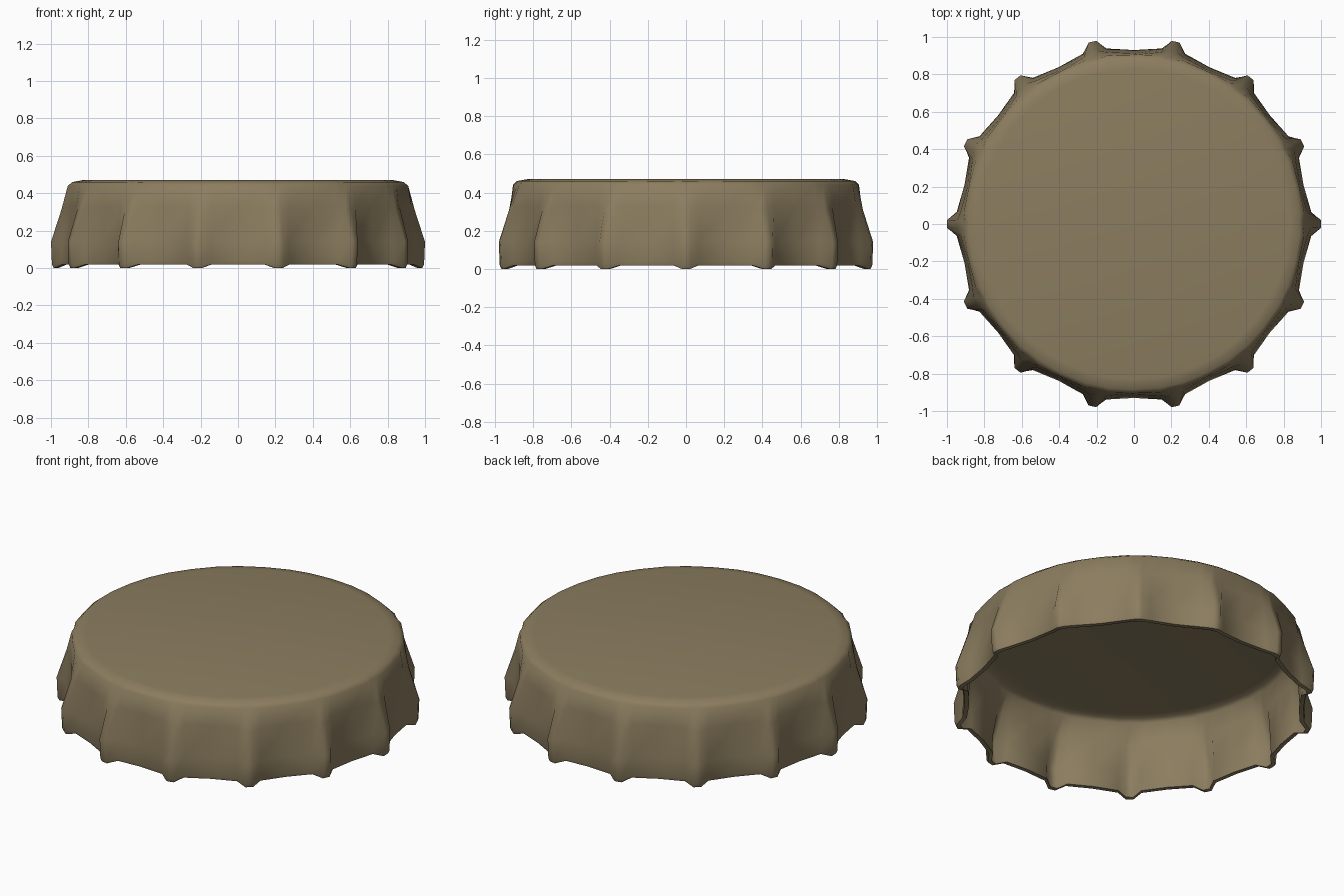
import bpy, bmesh, math

if "Cube" in bpy.data.objects:
    bpy.data.objects.remove(bpy.data.objects["Cube"])

TEETH = 14
metal = bpy.data.materials.new("dull_bronze")
metal.diffuse_color = (0.26, 0.205, 0.115, 1)
metal.use_nodes = True
metal.node_tree.nodes["Principled BSDF"].inputs["Base Color"].default_value = metal.diffuse_color

# Profile rows: height at ridge, height at valley, ridge radius, ridge base radius, valley radius
OUTER = [(0.00, 0.018, 0.985, 0.945, 0.925),
         (0.02, 0.035, 0.995, 0.950, 0.930),
         (0.14, 0.14, 1.000, 0.945, 0.923),
         (0.31, 0.33, 0.945, 0.930, 0.912),
         (0.44, 0.44, 0.905, 0.912, 0.905),
         (0.46, 0.46, 0.885, 0.887, 0.885),
         (0.47, 0.47, 0.830, 0.830, 0.830)]
T = 0.025
INNER = [(a + (0 if i < 2 else -T * i / 6), b + (0 if i < 2 else -T * i / 6),
          r - T, s - T, v - T) for i, (a, b, r, s, v) in enumerate(OUTER)]


def ring(bm, row):
    zr, zv, ridge, base, valley = row
    verts = []
    for k in range(TEETH):
        c = 2 * math.pi * k / TEETH
        for off, r, z in ((-0.068, base, zv), (-0.021, ridge, zr), (0.021, ridge, zr),
                          (0.068, base, zv), (math.pi / TEETH, valley, zv)):
            verts.append(bm.verts.new((r * math.cos(c + off), r * math.sin(c + off), z)))
    return verts


# Crimped shell: outside skin, rim and inside skin
bm = bmesh.new()
rings = [ring(bm, r) for r in reversed(INNER)] + [ring(bm, r) for r in OUTER]
for lo, hi in zip(rings, rings[1:]):
    n = len(lo)
    for i in range(n):
        j = (i + 1) % n
        bm.faces.new((lo[i], lo[j], hi[j], hi[i]))
bm.faces.new(rings[-1])
bm.faces.new(list(reversed(rings[0])))
bmesh.ops.recalc_face_normals(bm, faces=bm.faces)

me = bpy.data.meshes.new("bottle_cap")
bm.to_mesh(me)
bm.free()
me.materials.append(metal)
cap = bpy.data.objects.new("bottle_cap", me)
bpy.context.collection.objects.link(cap)
bpy.context.view_layer.objects.active = cap
cap.select_set(True)
bpy.ops.object.shade_smooth_by_angle(angle=math.radians(50))
